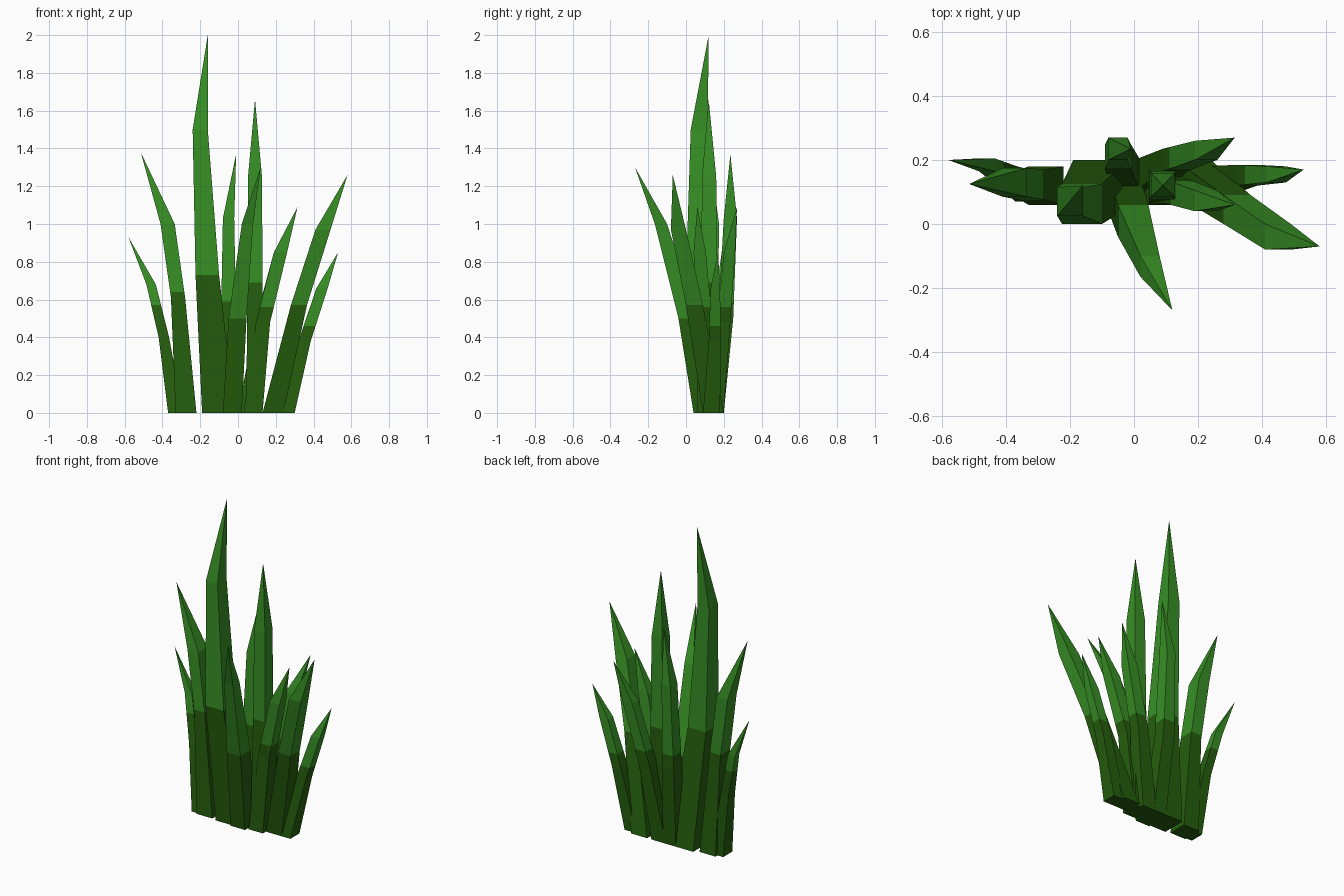
import bpy, bmesh


def material(name, rgb):
    m = bpy.data.materials.new(name)
    m.diffuse_color = (*rgb, 1)
    return m


DARK = material("dark green", (0.0185, 0.112, 0.004))
LIGHT = material("light green", (0.038, 0.275, 0.018))


def blade(name, split, tip, *rings):
    """Square-section blade through rings (x0, x1, y0, y1, z), closing at the tip,
    dark below the split height and light above it."""
    bm = bmesh.new()
    loops = [[bm.verts.new(p) for p in ((x0, y0, z), (x1, y0, z), (x1, y1, z), (x0, y1, z))]
             for x0, x1, y0, y1, z in rings]
    bm.faces.new(loops[0][::-1])
    for a, b in zip(loops, loops[1:]):
        for i in range(4):
            j = (i + 1) % 4
            bm.faces.new((a[i], a[j], b[j], b[i]))
    top = bm.verts.new(tip)
    for i in range(4):
        bm.faces.new((loops[-1][i], loops[-1][(i + 1) % 4], top))

    # cut the colour line and paint by height
    bmesh.ops.bisect_plane(bm, geom=bm.verts[:] + bm.edges[:] + bm.faces[:], dist=0.0005,
                           plane_co=(0, 0, split), plane_no=(0, 0, 1))
    for f in bm.faces:
        f.material_index = int(f.calc_center_median().z > split)
    bmesh.ops.recalc_face_normals(bm, faces=bm.faces[:])

    me = bpy.data.meshes.new(name)
    bm.to_mesh(me)
    bm.free()
    me.materials.append(DARK)
    me.materials.append(LIGHT)
    bpy.context.collection.objects.link(bpy.data.objects.new(name, me))


# upright blades
blade("tallest_blade", 0.73, (-0.16, 0.12, 2.0),
      (-0.19, -0.02, 0.05, 0.20, 0), (-0.225, -0.10, 0.0, 0.125, 0.73), (-0.24, -0.16, 0.025, 0.115, 1.5))
blade("second_blade", 0.69, (0.09, 0.12, 1.66),
      (0.045, 0.13, 0.06, 0.17, 0), (0.048, 0.13, 0.08, 0.165, 0.69), (0.053, 0.127, 0.085, 0.16, 1.25))
blade("back_blade", 0.59, (-0.01, 0.235, 1.37),
      (-0.07, 0.02, 0.10, 0.20, 0), (-0.09, -0.01, 0.17, 0.25, 0.5), (-0.08, -0.02, 0.20, 0.27, 1.03))

# left-leaning blades
blade("left_blade", 0.64, (-0.515, 0.125, 1.38),
      (-0.33, -0.22, 0.06, 0.18, 0), (-0.355, -0.28, 0.075, 0.17, 0.61), (-0.41, -0.335, 0.085, 0.175, 1.0))
blade("far_left_blade", 0.57, (-0.58, 0.20, 0.93),
      (-0.37, -0.29, 0.07, 0.16, 0), (-0.42, -0.365, 0.115, 0.18, 0.4), (-0.485, -0.435, 0.165, 0.205, 0.68))

# right-leaning blades
blade("right_blade", 0.57, (0.58, -0.07, 1.26),
      (0.13, 0.24, 0.09, 0.20, 0), (0.28, 0.365, 0.0, 0.09, 0.57), (0.41, 0.49, -0.08, 0.0, 0.97))
blade("far_right_blade", 0.46, (0.53, 0.17, 0.85),
      (0.22, 0.30, 0.09, 0.18, 0), (0.32, 0.385, 0.12, 0.185, 0.38), (0.415, 0.475, 0.13, 0.18, 0.66))
blade("inner_right_front_blade", 0.56, (0.315, 0.06, 1.09),
      (0.03, 0.13, 0.06, 0.16, 0), (0.095, 0.17, 0.065, 0.14, 0.48), (0.19, 0.26, 0.04, 0.105, 0.85))
blade("inner_right_back_blade", 0.56, (0.315, 0.27, 1.09),
      (0.0, 0.10, 0.10, 0.20, 0), (0.09, 0.165, 0.165, 0.235, 0.48), (0.19, 0.26, 0.20, 0.26, 0.85))

# front-leaning blade
blade("front_blade", 0.50, (0.12, -0.27, 1.30),
      (-0.08, 0.02, 0.04, 0.14, 0), (-0.05, 0.045, -0.04, 0.06, 0.5), (0.02, 0.08, -0.165, -0.10, 1.0))
